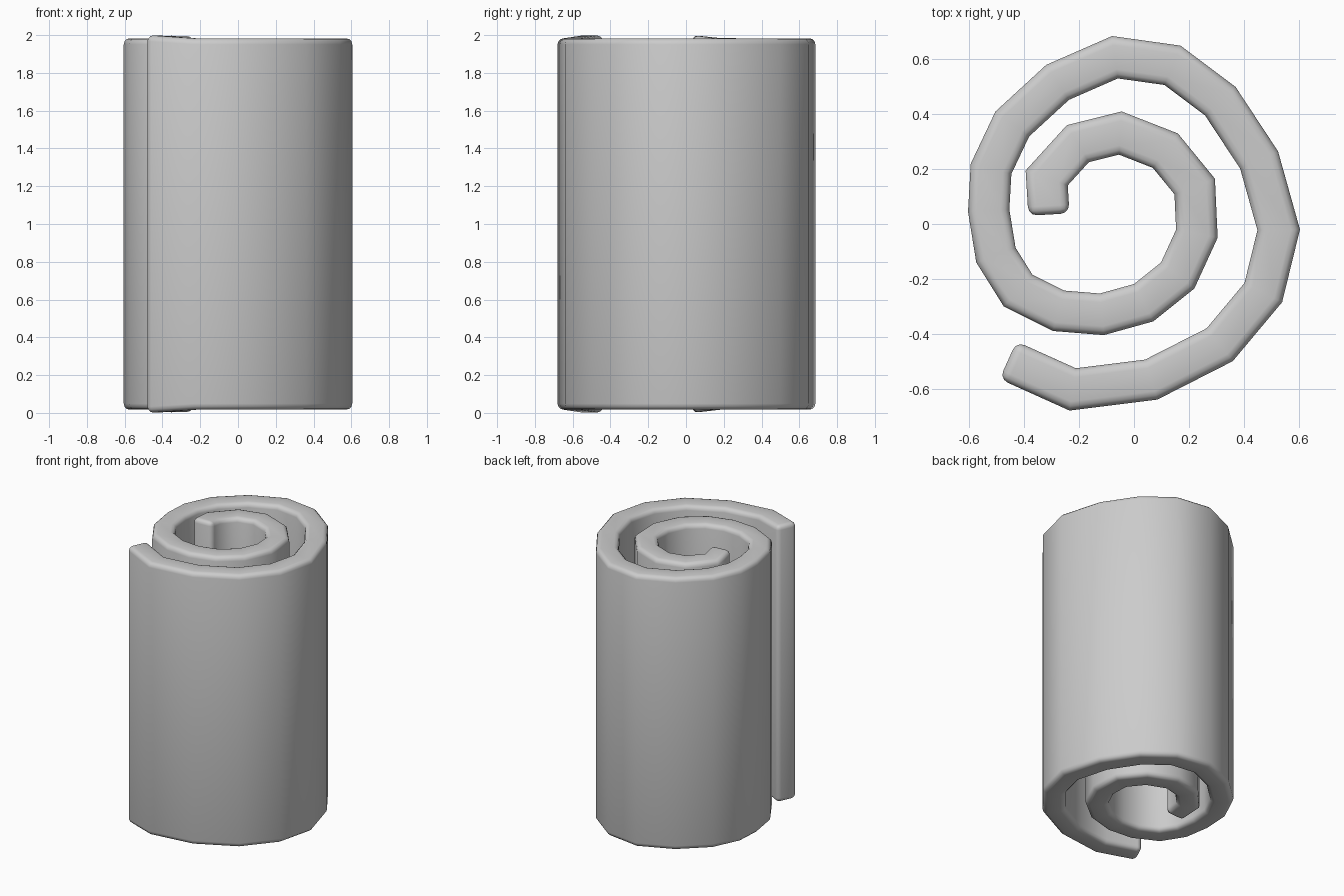
import bpy
import bmesh
from mathutils import Vector

cube = bpy.data.objects.get("Cube")
if cube:
    bpy.data.objects.remove(cube, do_unlink=True)

THICKNESS = 0.15
RIM = 0.017          # how far the rolled edge sits inside the raised ends
HEIGHT = 2.0

# Outer side of the rolled sheet, from the loose end to the core
OUTLINE = [Vector(p) for p in (
    (-.49, -.565), (-.235, -.68), (.085, -.64), (.36, -.5), (.54, -.285),
    (.605, -.02), (.525, .265), (.37, .5), (.17, .65), (-.08, .685),
    (-.32, .58), (-.505, .41), (-.595, .22), (-.605, .045), (-.575, -.14),
    (-.475, -.3), (-.295, -.39), (-.11, -.405), (.07, -.355), (.22, -.235),
    (.305, -.05), (.295, .165), (.16, .33), (-.045, .41), (-.245, .36),
    (-.395, .195), (-.385, .03))]


def left_normal(a, b):
    d = (b - a).normalized()
    return Vector((-d.y, d.x))


def inner_point(i):
    """Mitred offset of an outline point towards the core."""
    last = len(OUTLINE) - 1
    before = left_normal(OUTLINE[max(i - 1, 0)], OUTLINE[max(i, 1)])
    after = left_normal(OUTLINE[min(i, last - 1)], OUTLINE[min(i + 1, last)])
    mitre = (before + after).normalized()
    return OUTLINE[i] + mitre * THICKNESS / mitre.dot(after)


# Sheet: a four-cornered section at every outline point
bm = bmesh.new()
sections = []
for i, outer in enumerate(OUTLINE):
    inner = inner_point(i)
    inset = 0 if i in (0, len(OUTLINE) - 1) else RIM
    sections.append([bm.verts.new((p.x, p.y, z)) for p, z in (
        (outer, inset), (outer, HEIGHT - inset),
        (inner, HEIGHT - inset), (inner, inset))])

rim_edges = []
for a, b in zip(sections, sections[1:]):
    for k in range(4):
        n = (k + 1) % 4
        bm.faces.new((a[k], b[k], b[n], a[n]))
        rim_edges.append(bm.edges.get((a[k], b[k])))
for end in (sections[0], sections[-1]):
    rim_edges += bm.faces.new(end).edges
bmesh.ops.recalc_face_normals(bm, faces=bm.faces)

# Soft rounding along the rims and around both ends
bmesh.ops.bevel(bm, geom=rim_edges, offset=0.032, offset_type='OFFSET',
                segments=3, profile=0.5, affect='EDGES', clamp_overlap=True)
for face in bm.faces:
    face.smooth = True

mesh = bpy.data.meshes.new("rolled_sheet")
bm.to_mesh(mesh)
bm.free()

grey = bpy.data.materials.new("plain_grey")
grey.use_nodes = True
colour = (0.6, 0.6, 0.6, 1)
grey.diffuse_color = colour
grey.node_tree.nodes["Principled BSDF"].inputs["Base Color"].default_value = colour
mesh.materials.append(grey)

sheet = bpy.data.objects.new("rolled_sheet", mesh)
bpy.context.collection.objects.link(sheet)
